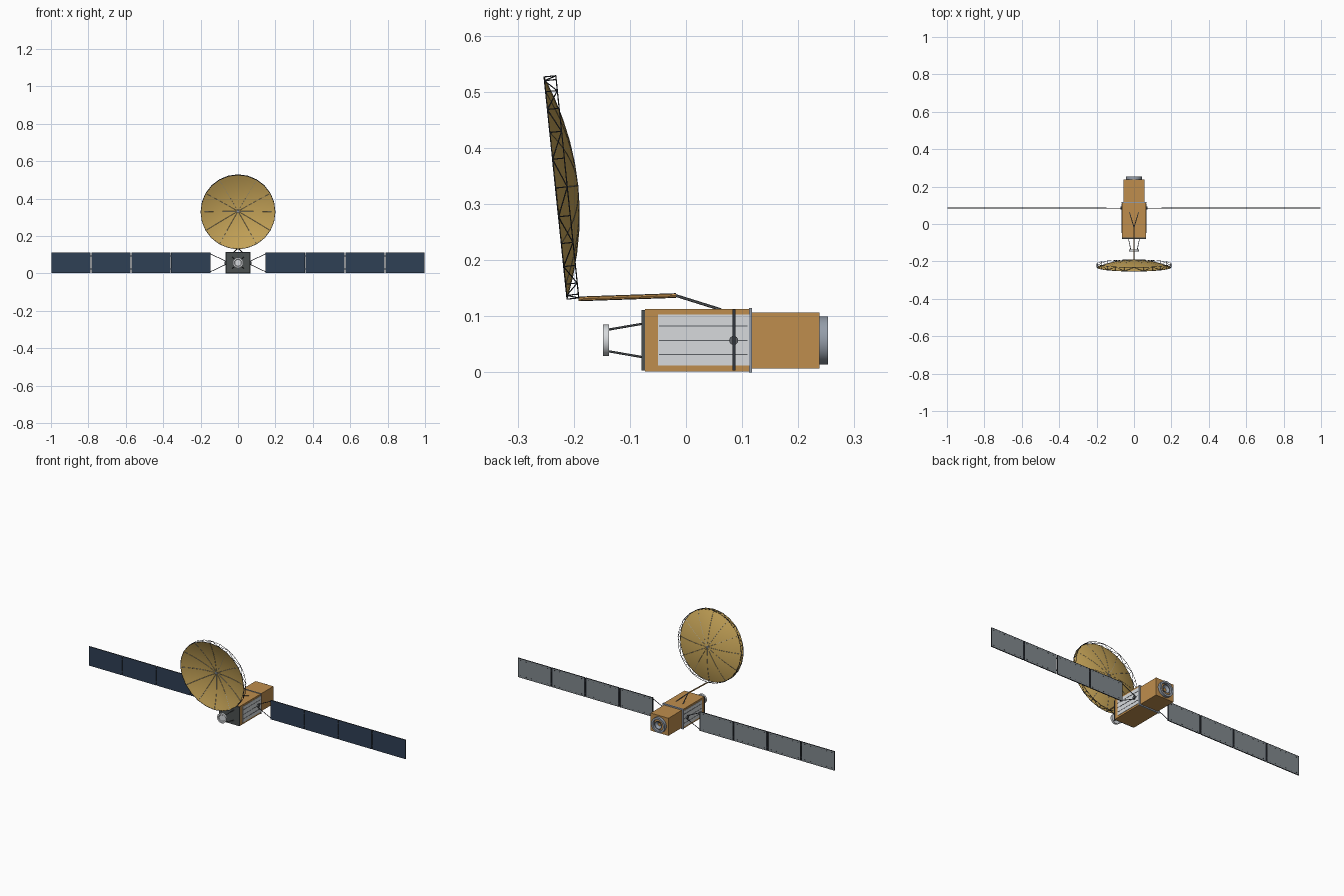
import bpy, bmesh
from math import sin, cos, tau, pi
from mathutils import Vector, Matrix

if "Cube" in bpy.data.objects:
    bpy.data.objects.remove(bpy.data.objects["Cube"])


def material(name, *rgb):
    m = bpy.data.materials.new(name)
    m.use_nodes = True
    m.diffuse_color = (*rgb, 1)
    m.node_tree.nodes["Principled BSDF"].inputs["Base Color"].default_value = (*rgb, 1)
    return m


FOIL = material("orange foil", 0.52, 0.27, 0.075)
GOLD = material("gold mesh", 0.58, 0.38, 0.10)
WHITE = material("radiator white", 0.68, 0.70, 0.72)
NAVY = material("solar cell navy", 0.028, 0.05, 0.09)
BACK = material("panel back grey", 0.22, 0.25, 0.27)
DARK = material("dark strut", 0.03, 0.035, 0.045)
METAL = material("blue grey metal", 0.30, 0.34, 0.40)
PLATE = material("dark grey plate", 0.07, 0.08, 0.08)
MID = material("strut grey", 0.11, 0.12, 0.13)


def finish(name, bm, *mats, smooth=False):
    bmesh.ops.recalc_face_normals(bm, faces=bm.faces)
    mesh = bpy.data.meshes.new(name)
    bm.to_mesh(mesh)
    bm.free()
    for m in mats:
        mesh.materials.append(m)
    ob = bpy.data.objects.new(name, mesh)
    bpy.context.collection.objects.link(ob)
    if smooth:
        bpy.ops.object.select_all(action="DESELECT")
        ob.select_set(True)
        bpy.context.view_layer.objects.active = ob
        bpy.ops.object.shade_smooth_by_angle(angle=pi / 5)
    return ob


def add_box(bm, x, y, z):
    """Add a box given (min, max) on each axis."""
    lo, hi = Vector((x[0], y[0], z[0])), Vector((x[1], y[1], z[1]))
    mat = Matrix.Translation((lo + hi) / 2) @ Matrix.Diagonal((*(hi - lo), 1))
    bmesh.ops.create_cube(bm, size=1, matrix=mat)


def box(name, mat, x, y, z):
    bm = bmesh.new()
    add_box(bm, x, y, z)
    return finish(name, bm, mat)


def add_rod(bm, a, b, r, sides=6):
    a, b = Vector(a), Vector(b)
    d = b - a
    mat = Matrix.Translation((a + b) / 2) @ d.to_track_quat("Z", "Y").to_matrix().to_4x4()
    bmesh.ops.create_cone(bm, cap_ends=True, segments=sides, radius1=r, radius2=r,
                          depth=d.length, matrix=mat)


def rods(name, mat, pairs, r, sides=6):
    bm = bmesh.new()
    for a, b in pairs:
        add_rod(bm, a, b, r, sides)
    return finish(name, bm, mat)


MID_Z = 0.057


def lathe(name, mat, profile, sides=32):
    """Turn a (radius, y) profile around the body axis."""
    bm = bmesh.new()
    vs = [bm.verts.new((r, y, MID_Z)) for r, y in profile]
    es = [bm.edges.new(p) for p in zip(vs, vs[1:])]
    bmesh.ops.spin(bm, geom=vs + es, cent=(0, 0, MID_Z), axis=(0, 1, 0),
                   angle=tau, steps=sides, use_duplicate=False)
    bmesh.ops.remove_doubles(bm, verts=bm.verts, dist=1e-5)
    return finish(name, bm, mat, smooth=True)


# Body
box("main_body", FOIL, (-0.063, 0.063), (-0.073, 0.113), (0.002, 0.113))
box("rear_body", FOIL, (-0.056, 0.056), (0.113, 0.238), (0.007, 0.107))
box("body_collar", METAL, (-0.066, 0.066), (0.112, 0.118), (0, 0.115))
box("front_plate", PLATE, (-0.064, 0.064), (-0.079, -0.073), (0.003, 0.111))
lathe("rear_ring", METAL, [(0.043, 0.237), (0.043, 0.253), (0.032, 0.253),
                           (0.032, 0.237)])
lathe("rear_nozzle", METAL, [(0.012, 0.237), (0.024, 0.249), (0.021, 0.249),
                             (0.009, 0.239)])

# Side radiators with seams, and array drives
for side, s in (("left", 1), ("right", -1)):
    span = lambda a, b: sorted((s * a, s * b))
    box(side + "_radiator", WHITE, span(0.062, 0.065), (-0.05, 0.113), (0.012, 0.103))
    bm = bmesh.new()
    for z in (0.032, MID_Z, 0.083):
        add_box(bm, span(0.064, 0.066), (-0.048, 0.11), (z - 0.001, z + 0.001))
    finish(side + "_radiator_seams", bm, MID)
    rods(side + "_array_drive", MID,
         [((s * 0.06, 0.085, MID_Z), (s * 0.073, 0.085, MID_Z))], 0.008, 16)

    # Yoke between the drive and the first panel
    top, low = (s * 0.148, 0.085, 0.105), (s * 0.148, 0.085, 0.009)
    rods(side + "_yoke", DARK, [((s * 0.066, 0.085, 0.066), top),
                                ((s * 0.066, 0.085, 0.048), low), (top, low)], 0.0018)

    # Solar panels: cells in front, grey behind, dark edges
    bm, trim = bmesh.new(), bmesh.new()
    for i in range(4):
        x0 = 0.148 + i * 0.2137
        x1 = x0 + 0.209
        add_box(bm, span(x0, x1), (0.083, 0.087), (0.003, 0.112))
        for a, b in ((x0, x0 + 0.004), (x1 - 0.004, x1)):
            add_box(trim, span(a, b), (0.0865, 0.088), (0.003, 0.112))
        for a, b in ((0.003, 0.0045), (0.1105, 0.112)):
            add_box(trim, span(x0, x1), (0.0865, 0.088), (a, b))
        for k in range(6):
            x = x0 + 0.02 + k * 0.034
            for z in (0.012, 0.1):
                add_box(trim, span(x, x + 0.004), (0.0865, 0.088), (z, z + 0.003))
        if i < 3:
            for z in (0.02, 0.09):
                add_box(trim, span(x1 - 0.002, x1 + 0.007), (0.084, 0.088), (z, z + 0.006))
    bmesh.ops.recalc_face_normals(bm, faces=bm.faces)
    for f in bm.faces:
        f.material_index = 0 if f.normal.y < -0.5 else 1 if f.normal.y > 0.5 else 2
    finish(side + "_solar_panels", bm, NAVY, BACK, DARK)
    finish(side + "_panel_trim", trim, DARK)

# Front feed horn on four struts
lathe("feed_horn", WHITE, [(0, -0.145), (0.017, -0.145), (0.02, -0.148),
                           (0.028, -0.148), (0.028, -0.137), (0, -0.137)], 24)
rods("feed_struts", MID,
     [((sx * 0.017, -0.14, MID_Z + sz * 0.019), (sx * 0.03, -0.076, MID_Z + sz * 0.03))
      for sx in (-1, 1) for sz in (-1, 1)], 0.002)

# Dish frame: up along the rim, back along the axis
CENTRE = Vector((0, -0.2325, 0.3285))
UP, BACKWARD = Vector((0, -0.103, 0.995)), Vector((0, 0.995, 0.103))
RADIUS, DEPTH, BAYS = 0.199, 0.04, 24


def dish_point(r, angle, back=0):
    return (CENTRE + Vector((r * cos(angle), 0, 0)) + UP * (r * sin(angle))
            + BACKWARD * back)


def on_dish(r, angle):
    return dish_point(r, angle, DEPTH * (1 - (r / RADIUS) ** 2))


# Reflector bowl
bm = bmesh.new()
vs = [bm.verts.new(on_dish(RADIUS * k / 10, 0)) for k in range(11)]
es = [bm.edges.new(p) for p in zip(vs, vs[1:])]
bmesh.ops.spin(bm, geom=vs + es, cent=CENTRE, axis=BACKWARD, angle=tau, steps=48)
bmesh.ops.remove_doubles(bm, verts=bm.verts, dist=1e-5)
finish("dish_reflector", bm, GOLD, smooth=True)

# Ribs and hub inside the bowl
ribs = []
for k in range(12):
    pts = [on_dish(RADIUS * j / 5, tau * k / 12) for j in range(6)]
    ribs += zip(pts, pts[1:])
rods("dish_ribs", METAL, ribs, 0.0008, 4)
rods("dish_hub", METAL, [(dish_point(0, 0, DEPTH - 0.004), dish_point(0, 0, DEPTH))],
     0.007, 12)

# Truss ring around the rim
truss = []
for k in range(BAYS):
    a, b = tau * k / BAYS, tau * (k + 1) / BAYS
    f0, f1 = dish_point(RADIUS, a), dish_point(RADIUS, b)
    r0, r1 = dish_point(RADIUS, a, 0.021), dish_point(RADIUS, b, 0.021)
    truss += [(f0, f1), (r0, r1), (f0, r0), (f0, r1) if k % 2 else (f1, r0)]
rods("dish_truss", DARK, truss, 0.0011, 5)

# Boom from the dish to the body
tip, elbow = Vector((0, -0.192, 0.131)), Vector((0, -0.018, 0.137))
rods("dish_boom", FOIL, [(tip, elbow)], 0.0036, 8)
edge = Vector((0, 0, 0.0032))
rods("boom_edges", DARK, [(tip + edge, elbow + edge), (tip - edge, elbow - edge)], 0.001)
rods("boom_legs", MID, [(elbow, (s * 0.024, 0.062, 0.112)) for s in (-1, 1)], 0.0025)
